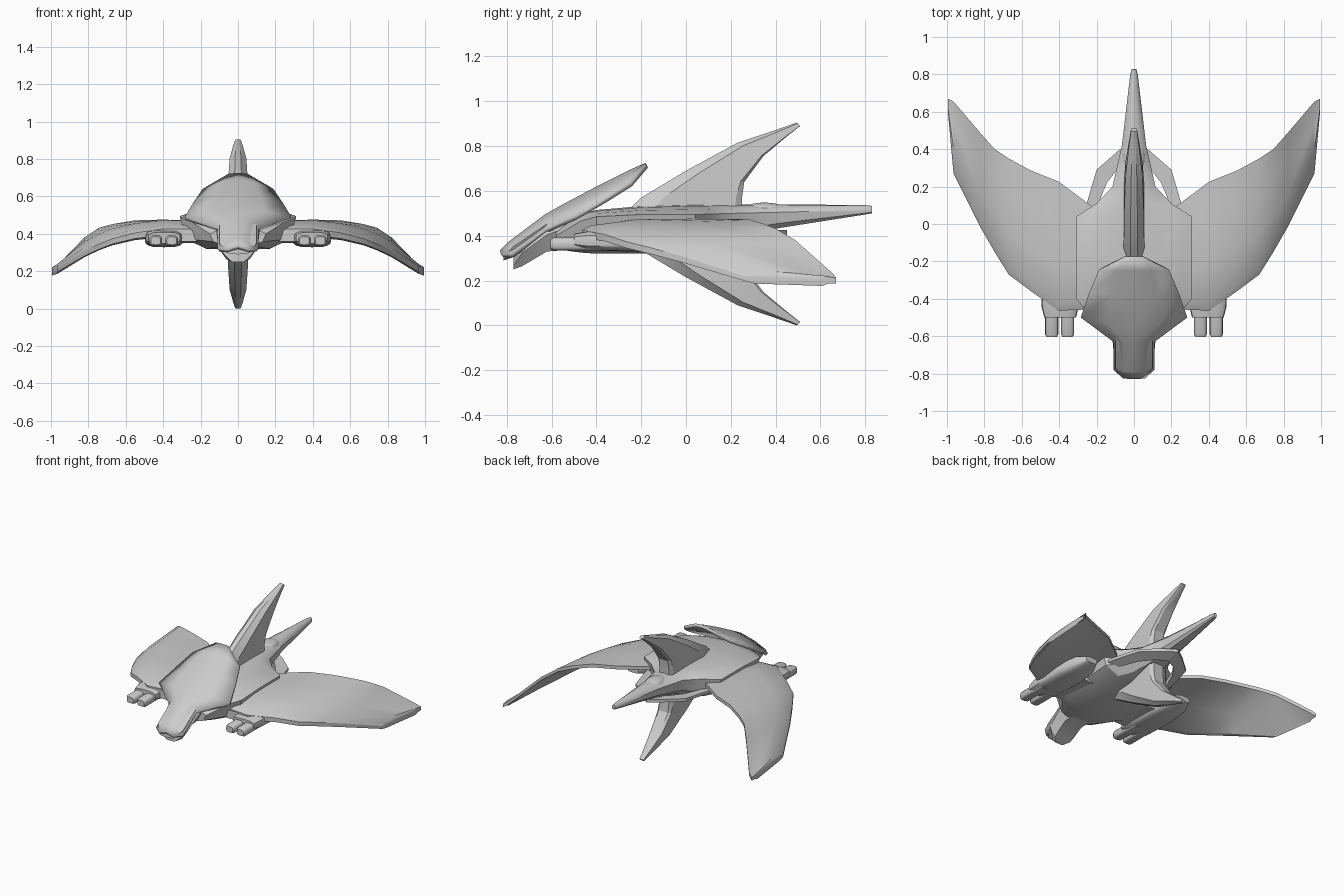
import bpy, bmesh, math
from mathutils import Vector

cube = bpy.data.objects.get("Cube")
if cube:
    bpy.data.objects.remove(cube)

grey = bpy.data.materials.new("hull_grey")
grey.use_nodes = True
colour = (0.6, 0.6, 0.6, 1)
grey.diffuse_color = colour
grey.node_tree.nodes["Principled BSDF"].inputs["Base Color"].default_value = colour


def finish(name, bm, angle=30):
    """Turn a bmesh into a named, shaded object."""
    bmesh.ops.remove_doubles(bm, verts=bm.verts, dist=0.0005)
    bmesh.ops.recalc_face_normals(bm, faces=bm.faces)
    mesh = bpy.data.meshes.new(name)
    bm.to_mesh(mesh)
    bm.free()
    mesh.materials.append(grey)
    obj = bpy.data.objects.new(name, mesh)
    bpy.context.collection.objects.link(obj)
    bpy.ops.object.select_all(action="DESELECT")
    obj.select_set(True)
    bpy.context.view_layer.objects.active = obj
    bpy.ops.object.shade_smooth_by_angle(angle=math.radians(angle))
    return obj


def loft(name, rings, closed=True, angle=30):
    """Skin matching point rings; closed rings also get end caps."""
    bm = bmesh.new()
    rows = [[bm.verts.new(p) for p in ring] for ring in rings]
    n = len(rows[0])
    for a, b in zip(rows, rows[1:]):
        for i in range(n if closed else n - 1):
            j = (i + 1) % n
            bm.faces.new((a[i], a[j], b[j], b[i]))
    if closed:
        bm.faces.new(rows[0])
        bm.faces.new(rows[-1])
    return finish(name, bm, angle)


def mirror_ring(half):
    """Complete a ring whose first and last points lie on the centre plane."""
    return half + [(-x, y, z) for x, y, z in reversed(half[1:-1])]


def hull_ring(y, w, low, high, side):
    """Rounded top, crisp side edge and chamfered belly."""
    return mirror_ring([(0, y, high), (w * 0.45, y, high - (high - side) * 0.15),
                        (w * 0.78, y, high - (high - side) * 0.5), (w, y, side),
                        (w * 0.88, y, low + (side - low) * 0.3),
                        (w * 0.55, y, low), (0, y, low)])


# Body running back into the tail spike: y, half width, bottom, top, side edge
body = [(-0.58, 0.15, 0.34, 0.43, 0.4), (-0.47, 0.25, 0.325, 0.5, 0.465),
        (-0.4, 0.31, 0.32, 0.515, 0.485), (-0.2, 0.31, 0.32, 0.532, 0.495),
        (0.04, 0.31, 0.34, 0.54, 0.495), (0.11, 0.2, 0.36, 0.54, 0.497),
        (0.2, 0.115, 0.39, 0.54, 0.5), (0.42, 0.065, 0.435, 0.54, 0.505),
        (0.8, 0.02, 0.495, 0.537, 0.515), (0.83, 0.012, 0.5, 0.533, 0.515)]
loft("body_and_tail", [hull_ring(*s) for s in body])

# Lower jaw under the hood
jaw = [(-0.77, 0.05, 0.25, 0.3), (-0.73, 0.105, 0.265, 0.36),
       (-0.62, 0.115, 0.33, 0.44), (-0.48, 0.12, 0.34, 0.49)]
loft("jaw", [mirror_ring([(0, y, t), (w * 0.8, y, t), (w, y, t - 0.035),
                          (w * 0.6, y, b), (0, y, b)]) for y, w, b, t in jaw])

# Arched head hood: centre y, centre z, edge x, edge y, edge z
hood = [(-0.83, 0.335, 0.06, -0.825, 0.315), (-0.79, 0.375, 0.11, -0.78, 0.32),
        (-0.63, 0.495, 0.11, -0.63, 0.43), (-0.55, 0.54, 0.285, -0.5, 0.49),
        (-0.38, 0.63, 0.24, -0.37, 0.565), (-0.25, 0.695, 0.19, -0.25, 0.64),
        (-0.18, 0.725, 0.05, -0.18, 0.722)]
rows = []
for cy, cz, ex, ey, ez in hood:
    row = []
    for t in (-1, -0.5, 0, 0.5, 1):
        k = abs(t) ** 1.35
        row.append((t * ex, cy + (ey - cy) * k, cz + (ez - cz) * k))
    rows.append(row)
shell = loft("head_hood", rows, closed=False, angle=35)
if shell.data.polygons[0].normal.z < 0:
    shell.data.flip_normals()
solid = shell.modifiers.new("thickness", "SOLIDIFY")
solid.thickness = 0.022
solid.offset = -1

# Snout block filling the front of the hood: y, half width, top, depth
snout = [(-0.815, 0.06, 0.335, 0.045), (-0.77, 0.1, 0.38, 0.075), (-0.58, 0.1, 0.51, 0.09)]
loft("snout_core", [mirror_ring([(0, y, t), (w, y, t - 0.03), (w * 0.8, y, t - d * 0.9), (0, y, t - d)])
                    for y, w, t, d in snout])


# Swept drooping wings: x, front y, front z, rear y, rear z, thickness
wing = [(0.22, -0.45, 0.415, 0.09, 0.455, 0.055), (0.4, -0.465, 0.415, 0.225, 0.463, 0.055),
        (0.55, -0.36, 0.395, 0.285, 0.46, 0.05), (0.67, -0.27, 0.365, 0.35, 0.44, 0.048),
        (0.745, -0.15, 0.335, 0.4, 0.42, 0.046), (0.82, -0.02, 0.3, 0.485, 0.37, 0.045),
        (0.965, 0.27, 0.21, 0.655, 0.22, 0.035), (0.995, 0.6, 0.197, 0.67, 0.2, 0.03)]


def wing_ring(side, x, fy, fz, ry, rz, t):
    def at(k, up):
        return (side * x, fy + (ry - fy) * k, fz + (rz - fz) * k + up)
    return [at(0, -t * 0.4), at(0, t * 0.2), at(0.06, t * 0.5), at(0.35, t * 0.75),
            at(0.7, t * 0.5), at(1, 0.012), at(1, -0.012), at(0.5, -t * 0.4), at(0.1, -t * 0.7)]


# Tapered fin: leading point, trailing point, half thickness at each station
fin = [((-0.27, 0.5), (0.25, 0.5), 0.055), ((-0.2, 0.57), (0.25, 0.57), 0.055),
       ((0.0, 0.69), (0.26, 0.64), 0.053), ((0.23, 0.815), (0.345, 0.755), 0.045),
       ((0.4, 0.872), (0.44, 0.835), 0.028), ((0.495, 0.905), (0.51, 0.89), 0.016)]


def fin_ring(lead, trail, w, flip):
    """Bevelled leading edge, flat sides and a lightly bevelled trailing edge."""
    half = [(0, w * 0.35), (0.22, w), (0.94, w), (1, w * 0.7)]
    pts = []
    for k, x in half + [(k, -x) for k, x in reversed(half)]:
        p = Vector(lead).lerp(Vector(trail), k)
        pts.append((x, p.x, 0.905 - p.y if flip else p.y))
    return pts


for name, flip in (("upper_fin", False), ("lower_fin", True)):
    loft(name, [fin_ring(*s, flip) for s in fin], angle=20)


def ball(name, centre, radii):
    bm = bmesh.new()
    bmesh.ops.create_uvsphere(bm, u_segments=20, v_segments=12, radius=1)
    for v in bm.verts:
        v.co = Vector(a * r + c for a, r, c in zip(v.co, radii, centre))
    return finish(name, bm, 60)


def rounded(x, y, z, w, h, sides=16):
    """Rounded rectangle cross-section facing along y."""
    pts = []
    for i in range(sides):
        c, s = math.cos(i * math.tau / sides), math.sin(i * math.tau / sides)
        pts.append((x + w * math.copysign(abs(c) ** 0.6, c), y, z + h * math.copysign(abs(s) ** 0.6, s)))
    return pts


# Rounded pod sections: y, half width, half height
pod = [(-0.5, 0.085, 0.03), (-0.44, 0.1, 0.042), (-0.2, 0.105, 0.05), (-0.04, 0.085, 0.045), (0.04, 0.045, 0.02)]

# Gun sections: y, scale
gun = [(-0.605, 0.75), (-0.59, 1), (-0.38, 1)]

# Rear brace behind the body: outer point, inner point
brace = [((0.27, 0.03), (0.2, 0.03)), ((0.25, 0.12), (0.19, 0.11)), ((0.2, 0.29), (0.145, 0.22)),
         ((0.08, 0.395), (0.075, 0.31)), ((0.0, 0.45), (0.0, 0.35))]

for label, s in (("left", 1), ("right", -1)):
    loft(label + "_wing", [wing_ring(s, *st) for st in wing], angle=25)
    loft(label + "_gun_pod", [rounded(s * 0.395, y, 0.378, w, h) for y, w, h in pod], angle=40)
    for part, x in (("inner", 0.355), ("outer", 0.44)):
        loft(f"{label}_{part}_gun", [rounded(s * x, y, 0.363, 0.035 * k, 0.029 * k) for y, k in gun], angle=40)
    loft(label + "_rear_brace", [[(s * o[0], o[1], 0.425), (s * o[0], o[1], 0.405),
                                  (s * i[0], i[1], 0.38), (s * i[0], i[1], 0.42)] for o, i in brace])
    # Short strut joining the pod to the body
    loft(label + "_pod_strut", [[(s * x, -0.46, 0.36), (s * x, -0.46, 0.42),
                                 (s * x, -0.15, 0.43), (s * x, -0.15, 0.35)] for x in (0.2, 0.34)])

# Small dome on the tail behind the fin
ball("tail_dome", (0, 0.35, 0.52), (0.058, 0.09, 0.028))
